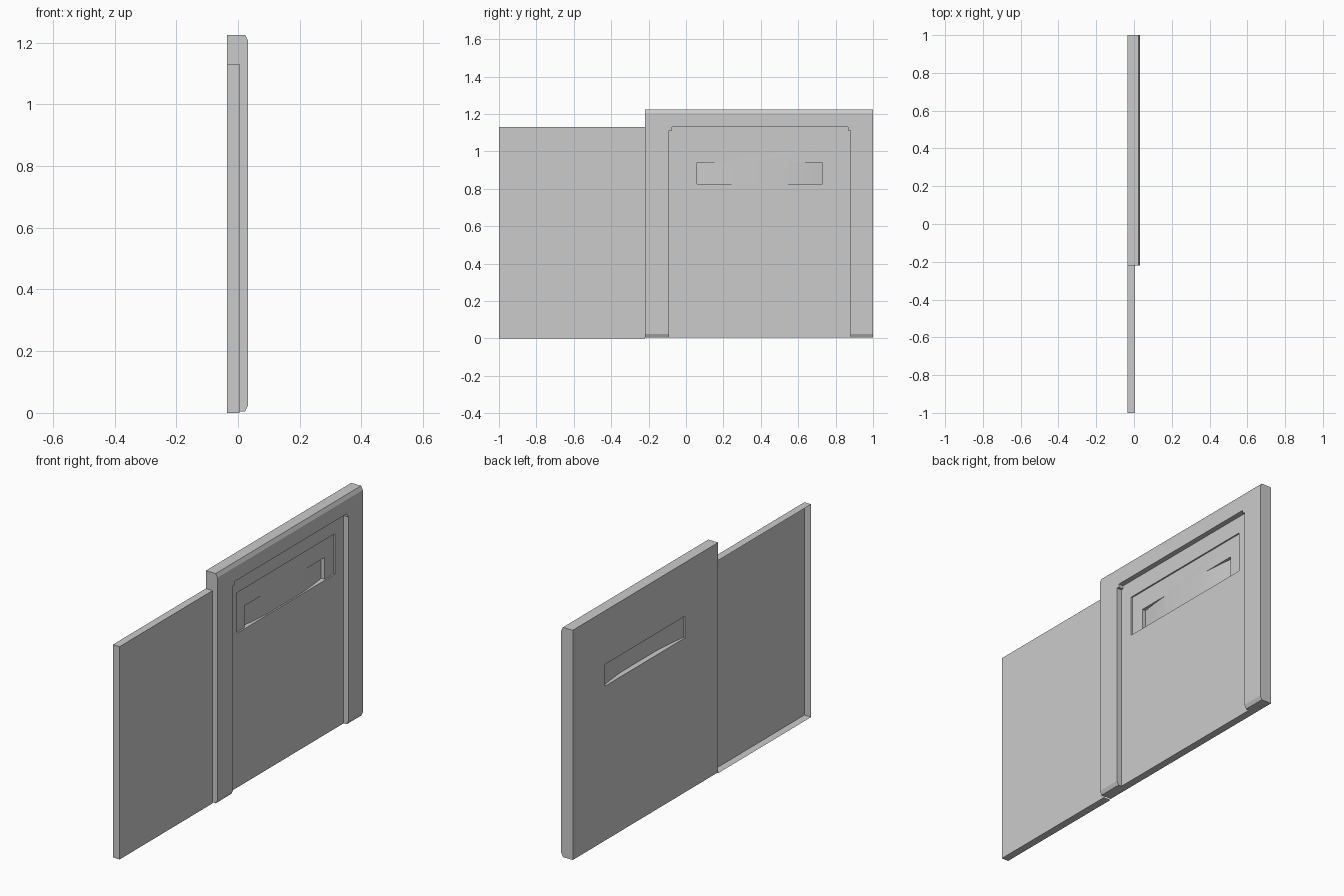
import bpy, bmesh, math
from mathutils import Vector

if "Cube" in bpy.data.objects:
    bpy.data.objects.remove(bpy.data.objects["Cube"])


def prism(name, pts, axis, a, b):
    """Extrude a 2D profile: axis 'x' takes (y,z), 'y' takes (x,z), 'z' takes (x,y)."""
    i = 'xyz'.index(axis)

    def place(p, d):
        c = list(p)
        c.insert(i, d)
        return Vector(c)
    bm = bmesh.new()
    face = bm.faces.new([bm.verts.new(place(p, a)) for p in pts])
    out = bmesh.ops.extrude_face_region(bm, geom=[face])
    vec = place((0, 0), b - a)
    bmesh.ops.translate(bm, vec=vec, verts=[g for g in out['geom'] if isinstance(g, bmesh.types.BMVert)])
    bmesh.ops.recalc_face_normals(bm, faces=bm.faces)
    me = bpy.data.meshes.new(name)
    bm.to_mesh(me)
    bm.free()
    ob = bpy.data.objects.new(name, me)
    bpy.context.collection.objects.link(ob)
    return ob


def rect(u0, u1, v0, v1):
    return [(u0, v0), (u1, v0), (u1, v1), (u0, v1)]


def cut(target, cutter):
    mod = target.modifiers.new('cut', 'BOOLEAN')
    mod.operation, mod.solver, mod.object = 'DIFFERENCE', 'EXACT', cutter
    bpy.context.view_layer.objects.active = target
    bpy.ops.object.modifier_apply(modifier=mod.name)
    bpy.data.objects.remove(cutter)


BACK, FACE, FRONT, POCKET = -0.035, 0.005, 0.033, -0.003

# Main slab with bevelled front top and bottom edges
slab = prism('door_slab', [(BACK, .005), (.023, .005), (FRONT, .025), (FRONT, 1.205),
                           (.023, 1.225), (BACK, 1.225)], 'y', -.22, 1)

# Front recess, open at the bottom, with notched top corners
cut(slab, prism('recess_cutter', [(-.09, -.1), (.88, -.1), (.88, 1.113), (.866, 1.113), (.866, 1.13),
                                  (-.076, 1.13), (-.076, 1.113), (-.09, 1.113)], 'x', FACE, .1))

# Shallow rectangular pocket
cut(slab, prism('pocket_cutter', rect(-.015, .805, .825, 1.04), 'x', POCKET, .02))

# Bowed slot: sinks at its ends in front, hollow in the middle behind
MID, HALF, START = .395, .335, .45


def bow(t):
    return POCKET - .02 * max(0, (t * t - START ** 2) / (1 - START ** 2))


for s in (-1, 1):
    ts = [START + (1 - START) * k / 10 for k in range(11)]
    pts = [(bow(t), MID + s * HALF * t) for t in ts]
    pts += [(.003, MID + s * HALF), (.003, MID + s * HALF * START)]
    cut(slab, prism('front_slot_cutter', pts, 'z', .825, .94))

ts = [-1 + k / 14 for k in range(29)]
pts = [(bow(t) - .003, MID + HALF * t) for t in ts] + [(-.1, MID + HALF), (-.1, MID - HALF)]
cut(slab, prism('back_slot_cutter', pts, 'z', .825, .94))

bpy.context.view_layer.objects.active = slab
slab.select_set(True)
bpy.ops.object.shade_smooth_by_angle(angle=math.radians(15))

# Side panel: thin shell, open at the back and where it meets the slab
panel = prism('side_panel', rect(-1, -.22, 0, 1.13), 'x', BACK, FACE)
bm = bmesh.new()
bm.from_mesh(panel.data)
bm.normal_update()
bmesh.ops.delete(bm, geom=[f for f in bm.faces if f.normal.x < -.9 or f.normal.y > .9], context='FACES')
bm.to_mesh(panel.data)
bm.free()
